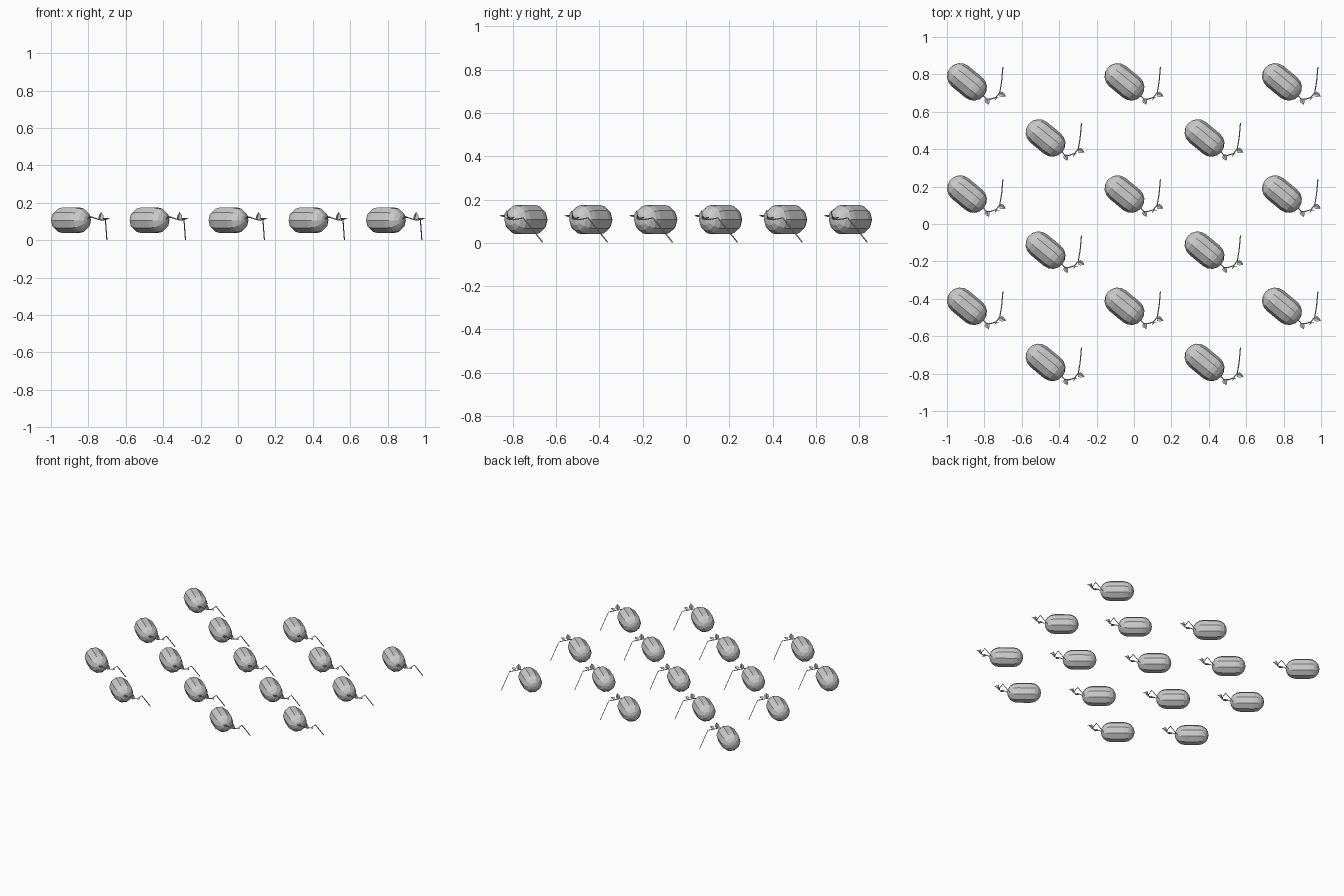
import bpy
import bmesh
from math import sin, cos, pi, radians
from mathutils import Vector, Matrix

cube = bpy.data.objects.get("Cube")
if cube:
    bpy.data.objects.remove(cube, do_unlink=True)

RADIUS, HALF, SIDES, CAP_STEPS = 0.0705, 0.047, 10, 4
CENTRE_Z = 0.107
AXIS_TURN = radians(-39.5)


def finish(bm, name):
    mesh = bpy.data.meshes.new(name)
    bm.to_mesh(mesh)
    bm.free()
    return mesh


def melon_mesh():
    """Capsule lathed around its long axis."""
    bm = bmesh.new()
    quarter = [i * pi / 2 / CAP_STEPS for i in range(CAP_STEPS + 1)]
    half = [(HALF + RADIUS * sin(a), RADIUS * cos(a)) for a in quarter]
    profile = [(-x, r) for x, r in reversed(half)] + half
    verts = [bm.verts.new((x, r, 0)) for x, r in profile]
    edges = [bm.edges.new(pair) for pair in zip(verts, verts[1:])]
    bmesh.ops.spin(bm, geom=verts + edges, cent=(0, 0, 0), axis=(1, 0, 0),
                   angle=2 * pi, steps=SIDES)
    bmesh.ops.remove_doubles(bm, verts=bm.verts, dist=1e-4)
    bmesh.ops.recalc_face_normals(bm, faces=bm.faces)
    bm.transform(Matrix.Rotation(AXIS_TURN, 4, "Z"))
    return finish(bm, "melon")


def vine_curve():
    """Thin stem that leaves the fruit, arches and runs down to the ground."""
    path = [(0.08, -0.066, 0.107), (0.103, -0.092, 0.126), (0.125, -0.093, 0.119),
            (0.155, -0.083, 0.11), (0.175, -0.058, 0.107), (0.183, -0.012, 0.115),
            (0.186, 0.01, 0.087), (0.192, 0.078, 0.002)]
    curve = bpy.data.curves.new("vine", "CURVE")
    curve.dimensions = "3D"
    curve.bevel_depth = 0.003
    curve.bevel_resolution = 0
    curve.use_fill_caps = True
    spline = curve.splines.new("POLY")
    spline.points.add(len(path) - 1)
    for point, co in zip(spline.points, path):
        point.co = (co[0], co[1], co[2] - CENTRE_Z, 1)
    return curve


def leaf_mesh(name, base, direction, up, size):
    """Small leaf folded along its midrib."""
    along = Vector(direction).normalized()
    side = along.cross(Vector(up)).normalized()
    lift = side.cross(along)
    bm = bmesh.new()

    def vert(u, v, w):
        co = Vector(base) + size * (along * u + side * v + lift * w)
        return bm.verts.new(co - Vector((0, 0, CENTRE_Z)))

    stalk, rib, tip = vert(0, 0, 0), vert(0.45, 0, 0), vert(1, 0, 0.1)
    for s in (1, -1):
        low, high = vert(0.2, s * 0.36, 0.25), vert(0.55, s * 0.32, 0.25)
        for face in ((stalk, low, rib), (rib, low, high), (rib, high, tip)):
            bm.faces.new(face if s < 0 else face[::-1])
    return finish(bm, name)


# One shared set of part data for every plant
parts = {
    "melon": melon_mesh(),
    "vine": vine_curve(),
    "near_leaf": leaf_mesh("near_leaf", (0.103, -0.09, 0.118), (0.45, -1, 0.1), (0, 0, 1), 0.036),
    "upright_leaf": leaf_mesh("upright_leaf", (0.155, -0.083, 0.108), (0.1, 0, 1), (0.5, -1, 0), 0.044),
    "far_leaf": leaf_mesh("far_leaf", (0.174, -0.062, 0.108), (1, -0.45, 0.1), (0, 0, 1), 0.038),
}

# Staggered field of plants
for row in range(6):
    columns = (-0.473, 0.377) if row % 2 else (-0.893, -0.051, 0.791)
    for col, x in enumerate(columns):
        for part, data in parts.items():
            obj = bpy.data.objects.new(f"{part}_{row + 1}_{col + 1}", data)
            obj.location = (x, 0.76 - 0.3 * row, CENTRE_Z)
            bpy.context.collection.objects.link(obj)
